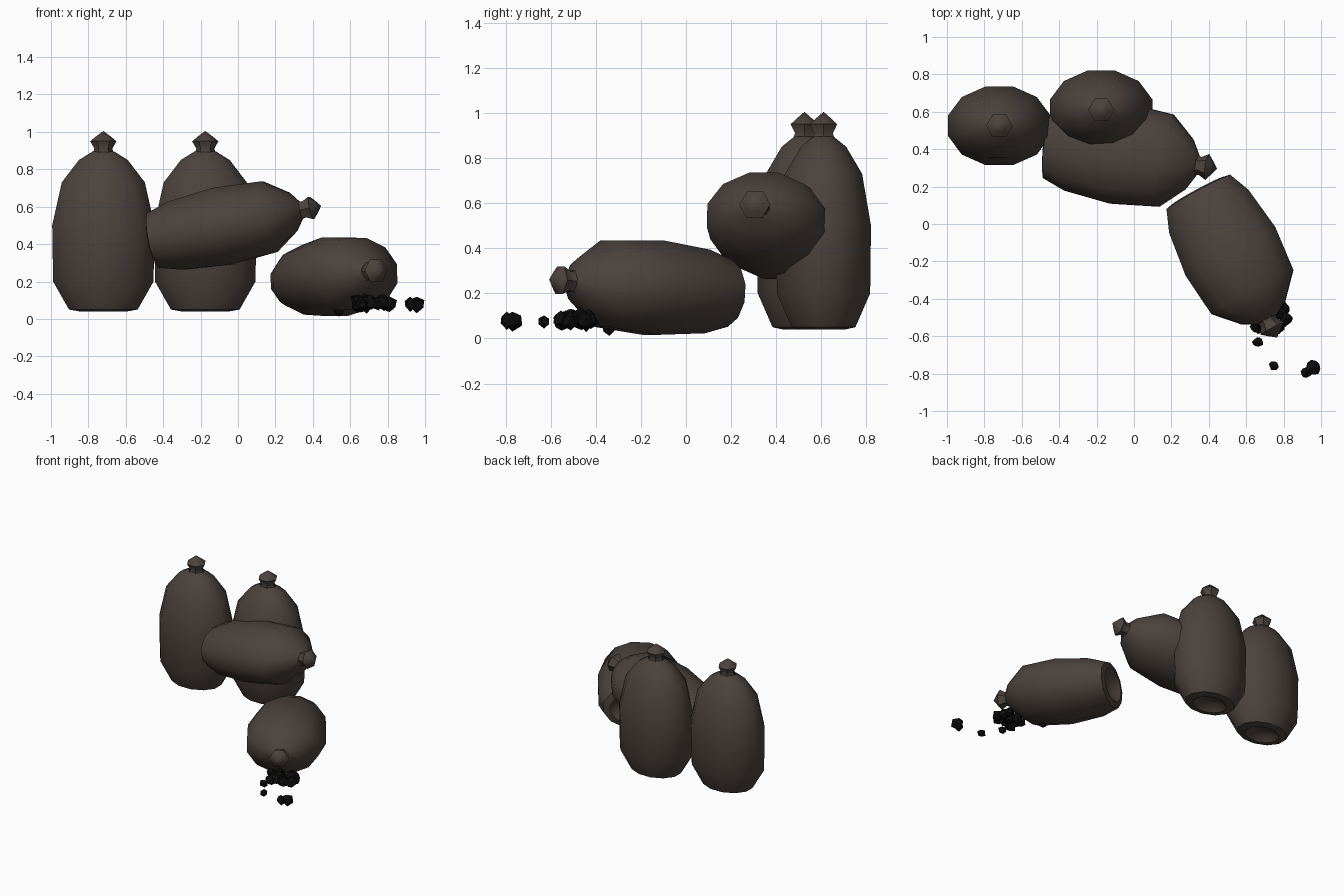
import bpy, bmesh, math, random
from mathutils import Vector, Matrix

if "Cube" in bpy.data.objects:
    bpy.data.objects.remove(bpy.data.objects["Cube"])

random.seed(4)


def material(name, rgb):
    m = bpy.data.materials.new(name)
    m.diffuse_color = (*rgb, 1)
    m.use_nodes = True
    m.node_tree.nodes["Principled BSDF"].inputs["Base Color"].default_value = m.diffuse_color
    return m


SACK = material("dark brown sackcloth", (0.072, 0.055, 0.046))
COAL = material("black coal", (0.004, 0.004, 0.004))

# (radius, height) from the dented base centre, over the body, to the tied top
STANDING = [(0, .085), (.09, .075), (.13, .04), (.19, .05), (.278, .2), (.283, .5),
            (.23, .73), (.135, .85), (.06, .895)]
LYING = [(0, .05), (.10, .04), (.15, -.01), (.20, .0), (.25, .12), (.282, .36),
         (.258, .605), (.14, .73), (.06, .775)]
TIE = [(.055, 0), (.048, .02), (.07, .06), (.04, .085), (0, .115)]


def lathe(bm, profile, sides, flat, base=0.0, turn=0.0):
    """Revolve a profile about z, squashed in y by `flat`."""
    rings = []
    for r, z in profile:
        if r == 0:
            rings.append([bm.verts.new((0, 0, z + base))])
            continue
        angles = [turn + math.tau * i / sides for i in range(sides)]
        rings.append([bm.verts.new((r * math.cos(a), r * flat * math.sin(a), z + base))
                      for a in angles])
    for a, b in zip(rings, rings[1:]):
        for i in range(sides):
            j = (i + 1) % sides
            face = [a[i % len(a)], a[j % len(a)], b[j % len(b)], b[i % len(b)]]
            bm.faces.new(list(dict.fromkeys(face)))


def finish(bm, name, mat, smooth):
    bmesh.ops.recalc_face_normals(bm, faces=bm.faces)
    me = bpy.data.meshes.new(name)
    bm.to_mesh(me)
    bm.free()
    ob = bpy.data.objects.new(name, me)
    bpy.context.collection.objects.link(ob)
    me.materials.append(mat)
    if smooth:
        bpy.ops.object.select_all(action='DESELECT')
        bpy.context.view_layer.objects.active = ob
        ob.select_set(True)
        bpy.ops.object.shade_smooth_by_angle(angle=math.radians(50))
    return ob


def sack(name, profile, base, axis, stretch=1.0):
    z = Vector(axis).normalized()
    # wide direction stays level; standing sacks are wide along x
    x = Vector((1, 0, 0)) if z.z > .9 else Vector((0, 0, 1)).cross(z).normalized()
    y = z.cross(x)
    profile = [(r, h * stretch) for r, h in profile]
    bm = bmesh.new()
    lathe(bm, profile, 12, .77, turn=math.radians(15))
    lathe(bm, TIE, 6, 1.0, base=profile[-1][1] - .005)
    m = Matrix((x, y, z)).transposed().to_4x4()
    m.translation = base
    bm.transform(m)
    finish(bm, name, SACK, True)


# Sacks
sack("standing_sack_left", STANDING, (-.72, .525, 0), (0, 0, 1))
sack("standing_sack_right", STANDING, (-.175, .61, 0), (0, 0, 1))
sack("leaning_sack", LYING, (-.45, .435, .42), (.97, -.15, .2), 1.05)
sack("fallen_sack", LYING, (.345, .17, .20), (.475, -.88, .07))

# Spilled coal: loose pieces, then a pile under the mouth of the fallen sack
lumps = [(.92, -.795, .08, .036), (.955, -.77, .08, .042), (.75, -.76, .075, .03),
         (.665, -.63, .075, .032), (.81, -.51, .08, .04), (.80, -.45, .07, .035),
         (.54, -.34, .045, .03)]
for i in range(16):
    lumps.append((random.uniform(.63, .79), random.uniform(-.57, -.40),
                  random.uniform(.06, .10), random.uniform(.032, .043)))
for i, (x, y, z, r) in enumerate(lumps):
    bm = bmesh.new()
    bmesh.ops.create_icosphere(bm, subdivisions=1, radius=r)
    for v in bm.verts:
        v.co *= random.uniform(.8, 1.2)
    bm.transform(Matrix.Translation((x, y, z)) @ Matrix.Rotation(random.uniform(0, 6), 4, 'Z'))
    finish(bm, f"coal_lump_{i + 1}", COAL, False)
